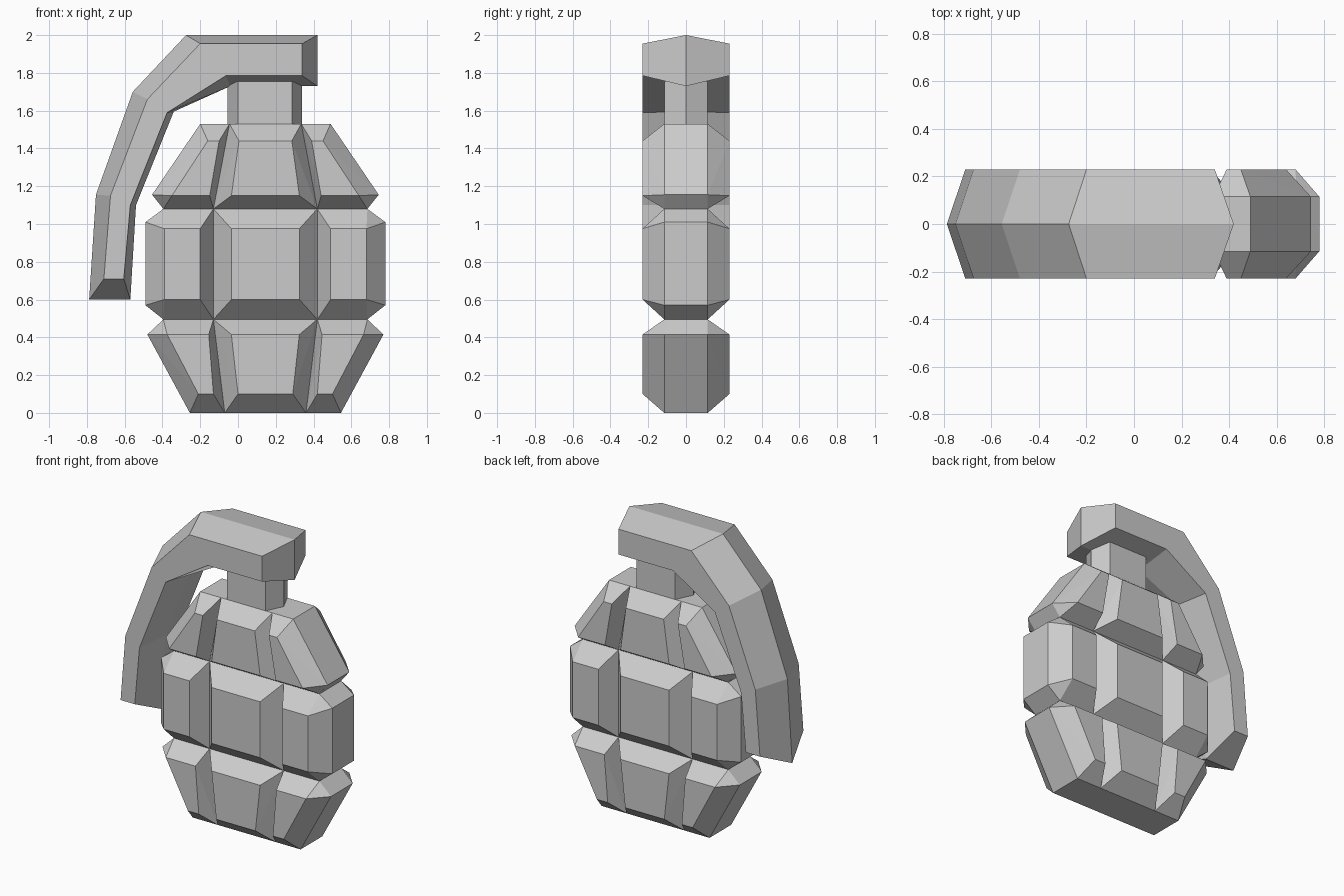
import bpy, bmesh, math
from collections import Counter

if "Cube" in bpy.data.objects:
    bpy.data.objects.remove(bpy.data.objects["Cube"])

CX = 0.145           # centre line of the body
YG, YF = 0.115, 0.23  # half depth at grooves and at raised faces


def make_object(name, verts, faces):
    me = bpy.data.meshes.new(name)
    me.from_pydata(verts, [], faces)
    bm = bmesh.new()
    bm.from_mesh(me)
    bmesh.ops.remove_doubles(bm, verts=bm.verts, dist=0.0005)
    bmesh.ops.recalc_face_normals(bm, faces=bm.faces)
    bm.to_mesh(me)
    bm.free()
    ob = bpy.data.objects.new(name, me)
    bpy.context.collection.objects.link(ob)
    return ob


def cell_faces(base, front):
    """One bevelled block: groove outline plus raised outline, both sides of y."""
    bm = bmesh.new()
    for pts, y in ((base, YG), (front, YF)):
        for x, z in pts:
            for s in (-1, 1):
                bm.verts.new((CX + x, s * y, z))
    bmesh.ops.convex_hull(bm, input=bm.verts)
    bmesh.ops.dissolve_limit(bm, angle_limit=math.radians(0.5),
                             verts=bm.verts, edges=bm.edges)
    out = [[tuple(v.co) for v in f.verts] for f in bm.faces]
    bm.free()
    return out


def mirror(pts):
    return [(-x, z) for x, z in pts]


# Body rows: (inner groove low, high), raised z range, centre block raised half
# widths, side block raised corners, outer groove outline from low to high
rows = [
    dict(groove=[(.215, 0), (.275, .495)], mid=[(.145, .10), (.18, .415)],
         side=[(.275, .10), (.355, .10), (.52, .415), (.30, .415)],
         outer=[(.40, 0), (.625, .415), (.54, .495)]),
    dict(groove=[(.275, .495), (.275, 1.08)], mid=[(.18, .60), (.18, .975)],
         side=[(.345, .60), (.535, .60), (.535, .975), (.345, .975)],
         outer=[(.54, .495), (.635, .57), (.635, 1.01), (.54, 1.08)]),
    dict(groove=[(.275, 1.08), (.19, 1.53)], mid=[(.18, 1.15), (.14, 1.44)],
         side=[(.295, 1.15), (.495, 1.15), (.305, 1.44), (.245, 1.44)],
         outer=[(.54, 1.08), (.60, 1.155), (.345, 1.53)]),
]
polys = []
for r in rows:
    polys += cell_faces(r["groove"] + mirror(r["groove"]), r["mid"] + mirror(r["mid"]))
    base = r["groove"] + r["outer"]
    polys += cell_faces(base, r["side"])
    polys += cell_faces(mirror(base), mirror(r["side"]))


# Drop the hidden walls that neighbouring blocks share
def key(poly):
    return tuple(round(sum(p[i] for p in poly) / len(poly), 3) + 0.0 for i in range(3))


count = Counter(key(p) for p in polys)
verts, faces = [], []
for p in polys:
    if count[key(p)] == 1:
        faces.append(range(len(verts), len(verts) + len(p)))
        verts += p
make_object("segmented_body", verts, faces)

# Neck: six-sided post
ring = [(.34, 0), (.285, YG), (0, YG), (-.055, 0), (0, -YG), (.285, -YG)]
verts = [(x, y, z) for z in (1.52, 1.755) for x, y in ring]
faces = [[i, (i + 1) % 6, (i + 1) % 6 + 6, i + 6] for i in range(6)]
faces += [list(range(6)), list(range(6, 12))]
make_object("neck", verts, faces)

# Lever: side outline on both sides, larger ridge outline on the centre plane
edge = [(.34, 1.955), (-.20, 1.955), (-.48, 1.66), (-.675, 1.15), (-.71, .71),
        (-.605, .71), (-.57, 1.10), (-.375, 1.59), (-.065, 1.785), (.34, 1.785)]
ridge = [(.42, 2.0), (-.275, 2.0), (-.557, 1.70), (-.752, 1.155), (-.788, .60),
         (-.57, .60), (-.54, 1.10), (-.34, 1.595), (-.04, 1.73), (.42, 1.73)]
n = len(edge)
verts = [(x, y, z) for pts, y in ((edge, -YF), (ridge, 0), (edge, YF)) for x, z in pts]
faces = [[k * n + i, k * n + (i + 1) % n, (k + 1) * n + (i + 1) % n, (k + 1) * n + i]
         for k in range(2) for i in range(n)]
faces += [list(range(n)), list(range(2 * n, 3 * n))]
make_object("safety_lever", verts, faces)
